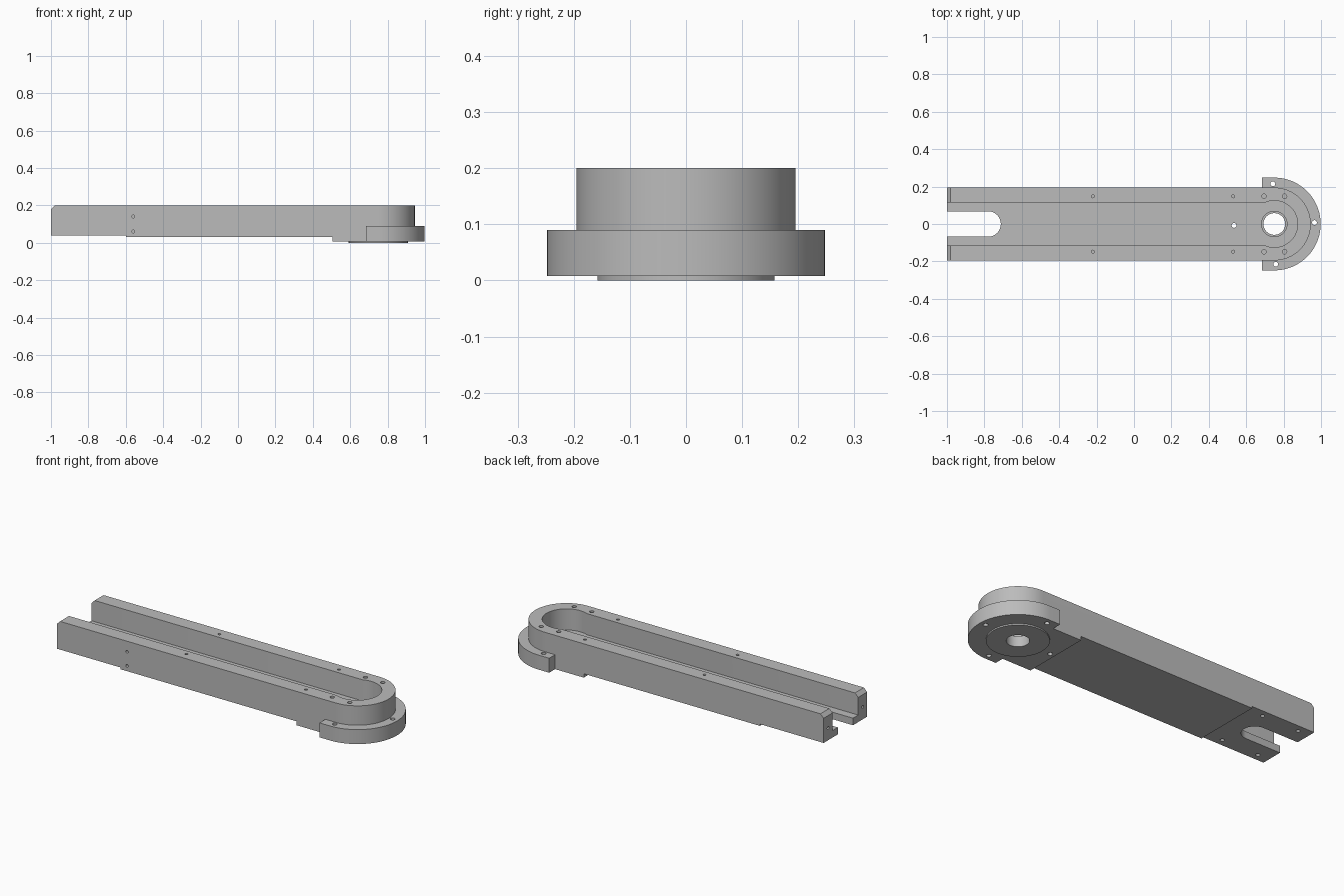
import bpy, bmesh, math

if "Cube" in bpy.data.objects:
    bpy.data.objects.remove(bpy.data.objects["Cube"], do_unlink=True)

grey = bpy.data.materials.new("machined grey")
grey.use_nodes = True
colour = (0.5, 0.5, 0.5, 1)
grey.diffuse_color = colour
grey.node_tree.nodes["Principled BSDF"].inputs["Base Color"].default_value = colour

PIVOT = 0.75          # x of the round end
HALF = 0.195          # half width of the arm


def prism(name, points, low, high, axis="z"):
    """Extrude a 2D outline along an axis."""
    place = {"z": lambda a, b, c: (a, b, c),
             "y": lambda a, b, c: (a, c, b),
             "x": lambda a, b, c: (c, a, b)}[axis]
    bm = bmesh.new()
    base = bm.faces.new([bm.verts.new(place(a, b, low)) for a, b in points])
    out = bmesh.ops.extrude_face_region(bm, geom=[base])
    tops = [v for v in out["geom"] if isinstance(v, bmesh.types.BMVert)]
    shift = place(0, 0, high - low)
    bmesh.ops.translate(bm, verts=tops, vec=shift)
    bmesh.ops.recalc_face_normals(bm, faces=bm.faces)
    mesh = bpy.data.meshes.new(name)
    bm.to_mesh(mesh)
    bm.free()
    mesh.materials.append(grey)
    obj = bpy.data.objects.new(name, mesh)
    bpy.context.collection.objects.link(obj)
    return obj


def arc(x, y, r, start, end, steps):
    angles = [math.radians(start + (end - start) * i / steps) for i in range(steps + 1)]
    return [(x + r * math.cos(a), y + r * math.sin(a)) for a in angles]


def circle(x, y, r, steps=24):
    return arc(x, y, r, 0, 360, steps)[:-1]


def rect(a0, a1, b0, b1):
    return [(a0, b0), (a1, b0), (a1, b1), (a0, b1)]


def combine(target, tool, operation):
    """Apply a boolean and discard the tool."""
    mod = target.modifiers.new("combine", "BOOLEAN")
    mod.object, mod.operation, mod.solver = tool, operation, "EXACT"
    bpy.context.view_layer.objects.active = target
    bpy.ops.object.modifier_apply(modifier=mod.name)
    bpy.data.objects.remove(tool, do_unlink=True)


def cut(points, low, high, axis="z"):
    combine(arm, prism("cutter", points, low, high, axis), "DIFFERENCE")


# Arm body with a round end
outline = [(-1, -HALF)] + arc(PIVOT, 0, HALF, -90, 90, 48) + [(-1, HALF)]
arm = prism("channel_arm", outline, 0.008, 0.2)

# Stepped underside and chamfered wall tips
cut(rect(-1.1, -0.6, -0.1, 0.04), -0.3, 0.3, "y")
cut(rect(-0.61, 0.505, -0.1, 0.03), -0.3, 0.3, "y")
cut([(-1.02, 0.16), (-0.96, 0.22), (-1.02, 0.22)], -0.3, 0.3, "y")

# Half-round flange and low boss
flange = [(0.685, -0.248)] + arc(PIVOT, 0, 0.248, -90, 90, 56) + [(0.685, 0.248)]
combine(arm, prism("flange", flange, 0.008, 0.09), "UNION")
combine(arm, prism("boss", circle(PIVOT, 0, 0.158, 72), 0, 0.04), "UNION")

# Long channel, its round pocket and the open slot
cut(rect(-1.1, PIVOT, -0.115, 0.115), 0.08, 0.3)
cut(circle(PIVOT, 0, 0.125, 72), 0.08, 0.3)
cut([(-1.1, -0.068)] + arc(-0.78, 0, 0.068, -90, 90, 24) + [(-1.1, 0.068)], -0.1, 0.15)

# Bearing bore with a shallow counterbore
cut(circle(PIVOT, 0, 0.058, 48), -0.1, 0.15)
cut(circle(PIVOT, 0, 0.068, 48), 0.06, 0.15)

# Four through holes around the bore
for i in range(4):
    a = math.radians(90 * i + 2)
    cut(circle(PIVOT + 0.215 * math.cos(a), 0.215 * math.sin(a), 0.013, 16), -0.1, 0.15)

# Blind screw holes in the wall tops, underside and wall ends
for side in (-1, 1):
    for x, r in ((-0.22, 0.008), (0.53, 0.008), (0.695, 0.012), (0.805, 0.012)):
        cut(circle(x, side * 0.148, r, 16), 0.14, 0.3)
    for x in (-0.93, -0.7):
        cut(circle(x, side * 0.155, 0.011, 16), -0.1, 0.09)
    cut(circle(side * 0.155, 0.11, 0.008, 16), -1.1, -0.95, "x")

# Two holes in the front side
for z in (0.06, 0.14):
    cut(circle(-0.56, z, 0.008, 16), -0.3, -0.14, "y")

bpy.ops.object.select_all(action="DESELECT")
arm.select_set(True)
bpy.context.view_layer.objects.active = arm
bpy.ops.object.shade_smooth_by_angle(angle=math.radians(30))
